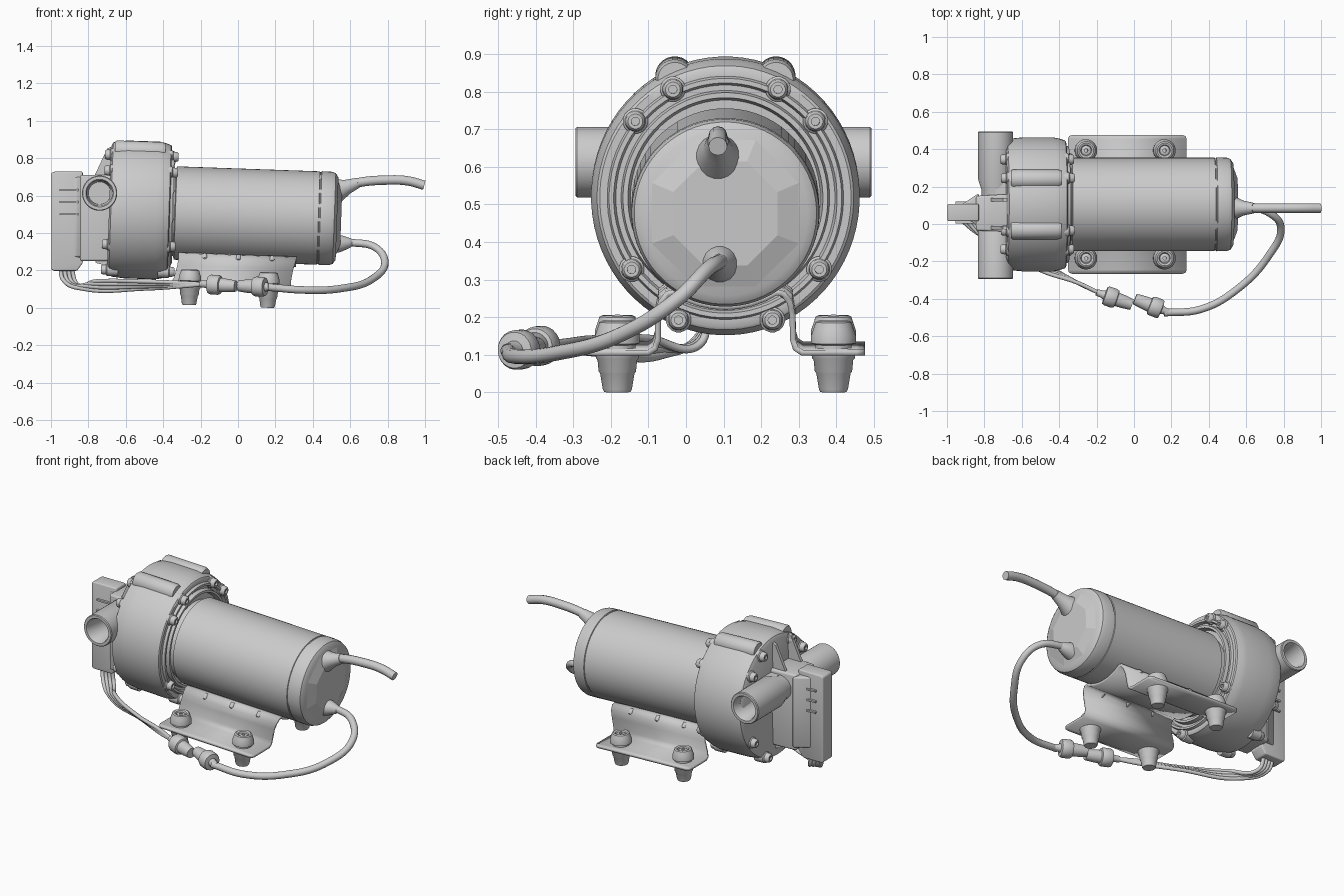
import bpy, bmesh, math
from mathutils import Matrix, Vector

if "Cube" in bpy.data.objects:
    bpy.data.objects.remove(bpy.data.objects["Cube"])

# Motor axis frame: slightly nose-down along x
F = Matrix.Translation((0, .105, .495)) @ Matrix.Rotation(.035, 4, 'Y')
ALONG_X = Matrix.Rotation(math.pi / 2, 4, 'Y')


def finish(name, bm, mat=Matrix(), angle=35, bevel=0):
    bmesh.ops.remove_doubles(bm, verts=bm.verts, dist=1e-5)
    bmesh.ops.recalc_face_normals(bm, faces=bm.faces)
    if bevel:
        edges = [e for e in bm.edges if len(e.link_faces) == 2 and e.calc_face_angle() > .5]
        bmesh.ops.bevel(bm, geom=edges, offset=bevel, segments=3, profile=.5,
                        affect='EDGES', clamp_overlap=True)
    me = bpy.data.meshes.new(name)
    bm.to_mesh(me)
    bm.free()
    me.transform(mat)
    me.shade_smooth()
    me.set_sharp_from_angle(angle=math.radians(angle))
    ob = bpy.data.objects.new(name, me)
    bpy.context.collection.objects.link(ob)
    return ob


def lathe(name, prof, mat, n=32, angle=35):
    """Revolve (height, radius) pairs about local z."""
    bm = bmesh.new()
    rings = [[bm.verts.new((r * math.cos(2 * math.pi * (i + .5) / n),
                            r * math.sin(2 * math.pi * (i + .5) / n), h)) for i in range(n)]
             for h, r in prof]
    for a, b in zip(rings, rings[1:]):
        for i in range(n):
            j = (i + 1) % n
            bm.faces.new((a[i], a[j], b[j], b[i]))
    bmesh.ops.dissolve_degenerate(bm, dist=1e-6, edges=bm.edges)
    return finish(name, bm, mat, angle)


def between(p, q):
    p, q = Vector(p), Vector(q)
    return Matrix.Translation(p) @ (q - p).to_track_quat('Z', 'Y').to_matrix().to_4x4()


def prism(name, pts, lo, hi, plane='xy', bevel=0.0, mat=Matrix()):
    """Extrude an outline from lo to hi along the remaining axis."""
    bm = bmesh.new()
    put = (lambda a, b, c: (a, b, c)) if plane == 'xy' else (lambda a, b, c: (a, c, b))
    f = bm.faces.new([bm.verts.new(put(a, b, lo)) for a, b in pts])
    new = bmesh.ops.extrude_face_region(bm, geom=[f])['geom']
    bmesh.ops.translate(bm, vec=Vector(put(0, 0, hi - lo)),
                        verts=[v for v in new if isinstance(v, bmesh.types.BMVert)])
    return finish(name, bm, mat, bevel=bevel)


def tube(name, pts, r):
    cu = bpy.data.curves.new(name, 'CURVE')
    cu.dimensions = '3D'
    cu.bevel_depth, cu.bevel_resolution, cu.resolution_u = r, 4, 12
    cu.use_fill_caps = True
    sp = cu.splines.new('BEZIER')
    sp.bezier_points.add(len(pts) - 1)
    for b, p in zip(sp.bezier_points, pts):
        b.co = p
        b.handle_left_type = b.handle_right_type = 'AUTO'
    ob = bpy.data.objects.new(name, cu)
    bpy.context.collection.objects.link(ob)
    bpy.ops.object.select_all(action='DESELECT')
    ob.select_set(True)
    bpy.context.view_layer.objects.active = ob
    bpy.ops.object.convert(target='MESH')


# Motor can and end cap
lathe("motor_can", [(-.40, 0), (-.40, .23), (-.34, .23), (-.335, .25), (.43, .25), (.432, .246),
                    (.438, .246), (.44, .251), (.495, .25), (.515, .243), (.53, .22), (.532, 0)],
      F @ ALONG_X, 64)
lathe("end_cap_facets", [(.50, .243), (.525, .226), (.552, .15), (.552, 0)], F @ ALONG_X, 8, 10)

# Pump head, slightly taller than wide, with concentric ridges towards the motor
HEAD = F @ Matrix.Translation((0, 0, .01)) @ Matrix.Diagonal((1, 1, 1.03, 1))
lathe("pump_head", [(-.69, 0), (-.69, .325), (-.68, .345), (-.66, .352), (-.60, .358), (-.43, .358),
                    (-.40, .352), (-.37, .342), (-.365, .335), (-.365, .315), (-.35, .31), (-.35, .298),
                    (-.368, .292), (-.368, .278), (-.345, .273), (-.345, .26), (-.375, .253), (-.375, 0)],
      HEAD @ ALONG_X, 72)

# Head bolts on both faces
BOLTS = [(.14, .30), (.24, .215), (.25, -.18), (.125, -.315)]
SCREW = [(0, 0), (0, .034), (.06, .034), (.065, .028), (.085, .026), (.092, .02),
         (.092, .011), (.082, .011), (.082, 0)]
for s in (-1, 1):
    for k, (y, z) in enumerate(BOLTS):
        T = F @ Matrix.Translation((-.42, s * y, z))
        lathe(f"motor_side_bolt_{k}_{s}", SCREW, T @ ALONG_X, 16)
        T = F @ Matrix.Translation((-.63, s * y, z))
        lathe(f"port_side_bolt_{k}_{s}", SCREW, T @ Matrix.Rotation(math.pi, 4, 'Z') @ ALONG_X, 16)
    # corner ear on top of the head
    lathe(f"head_ear_{s}", [(-.67, 0), (-.67, .045), (-.66, .052), (-.42, .052), (-.40, .045), (-.40, 0)],
          F @ Matrix.Translation((0, s * .135, .325)) @ ALONG_X, 24)

# Inlet and outlet ports
for s in (-1, 1):
    L = .395
    p = Vector((-.74, .1, .613))
    lathe(f"port_{s}", [(0, 0), (0, .075), (.08, .075), (.14, .094), (L - .005, .094), (L, .09), (L, .074),
                        (L - .01, .068), (L - .15, .06), (L - .15, 0)],
          between(p, p + Vector((0, s, 0))), 40)
    # web joining port to head
    prism(f"port_web_{s}", [(-.74, .54), (-.67, .54), (-.67, .69), (-.74, .69)],
          .1 + s * .1 - .06, .1 + s * .1 + .06, 'xz')

# Switch housing: inner block and narrow outer box
prism("switch_block", [(-.845, -.035), (-.845, .15), (-.67, .16), (-.67, -.045)], .25, .71, bevel=.012)
prism("switch_box", [(-.998, .205), (-.998, .72), (-.985, .728), (-.83, .728), (-.83, .24),
                     (-.86, .198), (-.985, .198)], .015, .108, 'xz', bevel=.014)
prism("switch_shoulder", [(-.92, .03), (-.92, .105), (-.83, .165), (-.83, -.03), (-.86, .01)],
      .27, .70, bevel=.01)
for k, z in enumerate((.63, .565, .50)):
    prism(f"switch_rib_{k}", [(-.955, z - .005), (-.955, z + .005), (-.83, z + .005), (-.83, z - .005)],
          .002, .121, 'xz')
# Gusset fins on the port side of the head
for y in (-.02, .13):
    prism(f"upper_fin_{y}", [(-.68, .86), (-.70, .85), (-.77, .70), (-.68, .66)], y - .009, y + .009, 'xz')
    prism(f"lower_fin_{y}", [(-.68, .42), (-.77, .30), (-.76, .24), (-.68, .22)], y - .009, y + .009, 'xz')

# Mounting bracket: half section (y, z, x start, x end), mirrored
half = [(.257 * math.cos(math.radians(a)), .257 * math.sin(math.radians(a)), -.31, .32)
        for a in range(-90, -57, 8)]
half += [(.155, -.222, -.31, .32), (.172, -.245, -.31, .315), (.179, -.28, -.315, .305),
         (.18, -.345, -.33, .295), (.187, -.368, -.34, .295), (.205, -.38, -.34, .295),
         (.35, -.38, -.34, .295), (.365, -.38, -.334, .289), (.372, -.38, -.315, .27)]
section = [(-y, z, a, b) for y, z, a, b in reversed(half[1:])] + half
bm = bmesh.new()
rows = [(bm.verts.new((a, y, z)), bm.verts.new((b, y, z))) for y, z, a, b in section]
for (a, b), (c, d) in zip(rows, rows[1:]):
    bm.faces.new((a, b, d, c))
bracket = finish("mounting_bracket", bm, F)
sol = bracket.modifiers.new("thickness", 'SOLIDIFY')
sol.thickness, sol.offset = .016, 0

# Rubber feet with grommets and screws; saddle rivets
FOOT = [(0, 0), (0, .035), (.008, .039), (.05, .046), (.055, .05), (.085, .053), (.09, .057), (.108, .06),
        (.112, .048), (.126, .048), (.13, .06), (.15, .06), (.17, .053), (.186, .048), (.19, .04),
        (.186, .03), (.178, .026), (.182, .02), (.182, .009), (.165, .009), (.165, 0)]
for s in (-1, 1):
    for k, x in enumerate((-.245, .175)):
        lathe(f"foot_{k}_{s}", FOOT, F @ Matrix.Translation((x, s * .288, -.489)), 32)
    for k, x in enumerate((-.17, .01, .19)):
        lathe(f"saddle_rivet_{k}_{s}", [(0, .014), (.025, .013), (.032, .008), (.034, 0)],
              F @ between((x, s * .15, -.22), (x, s * .19, -.25)), 12)

# Power cable and strain relief boots
tube("power_cable", [(.52, .085, .635), (.62, .085, .665), (.80, .085, .683), (.91, .085, .678), (.996, .085, .655)], .025)
lathe("power_boot", [(0, .07), (.04, .062), (.09, .04), (.15, .028), (.152, 0)],
      between((.50, .085, .615), (.64, .085, .668)), 20)
tube("switch_cable", [(.52, .09, .345), (.62, .09, .347), (.73, .055, .325), (.785, -.02, .25), (.72, -.17, .155),
                      (.55, -.35, .103), (.36, -.455, .095), (.16, -.475, .11)], .02)
lathe("switch_boot", [(0, .05), (.03, .042), (.07, .026), (.08, .02)],
      between((.53, .09, .343), (.62, .09, .349)), 16)

# In-line connector halves
PLUG = [(0, 0), (0, .018), (.03, .02), (.045, .025), (.048, .048), (.06, .053), (.10, .053), (.112, .048),
        (.115, .038), (.15, .036), (.20, .03), (.20, 0)]
lathe("connector_plug", PLUG, between((-.20, -.365, .128), (.0, -.435, .115)), 24)
lathe("connector_socket", PLUG, between((.19, -.475, .11), (-.01, -.395, .118)), 24)

# Thin wires from switch housing to connector
for i in range(4):
    tube(f"thin_wire_{i}", [(-.95 + .02 * i, .06, .22), (-.935 + .025 * i, .035, .15 - .008 * i),
                            (-.82 + .02 * i, -.06 - .012 * i, .10 + .014 * i),
                            (-.5, -.205 - .014 * i, .102 + .013 * i), (-.30, -.315, .115 + .006 * i),
                            (-.18, -.372, .126)], .011)
